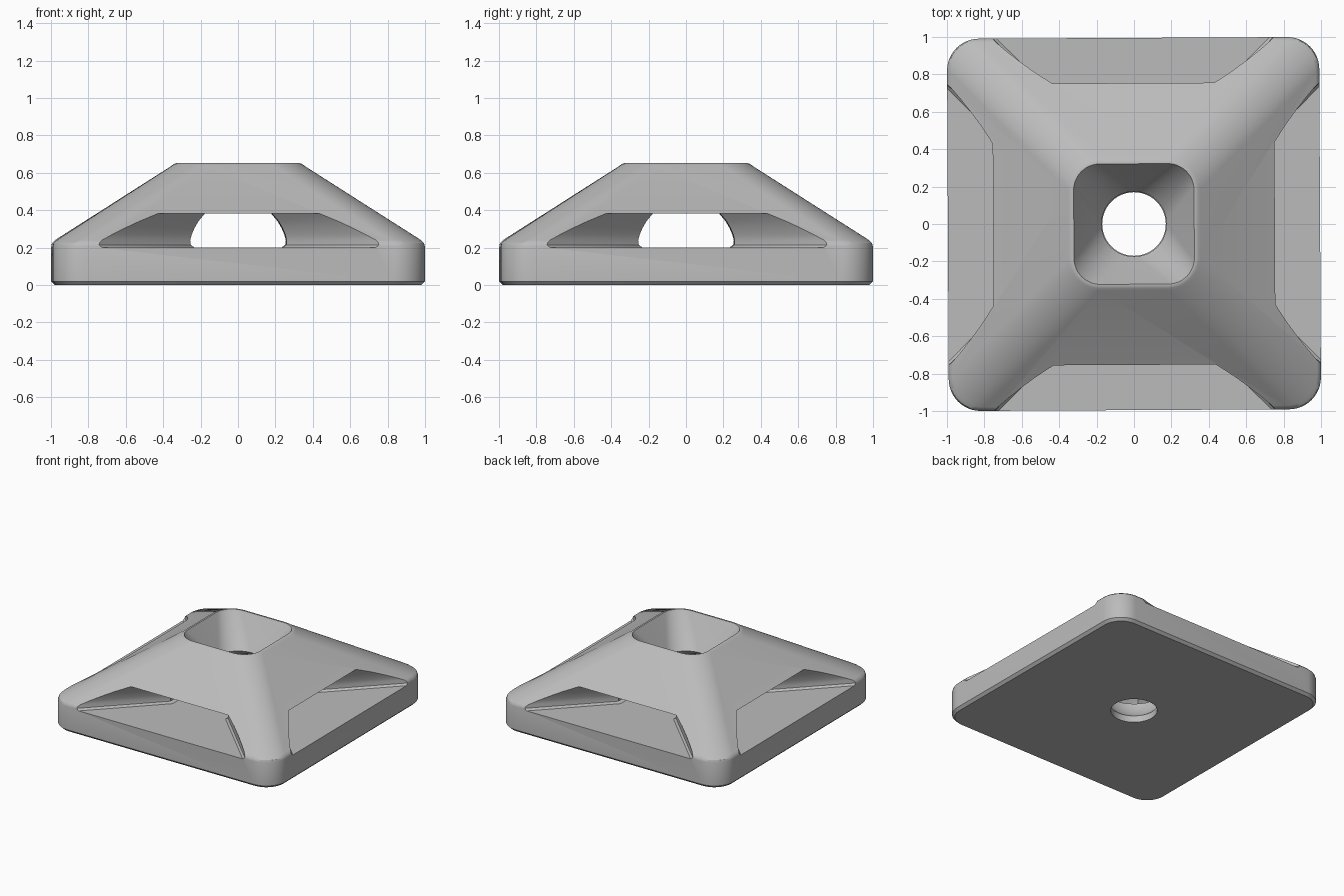
import bpy, bmesh, math
from mathutils import Vector

if "Cube" in bpy.data.objects:
    bpy.data.objects.remove(bpy.data.objects["Cube"], do_unlink=True)

grey = bpy.data.materials.new("plain_grey")
grey.use_nodes = True
colour = (0.5, 0.5, 0.5, 1)
grey.diffuse_color = colour
grey.node_tree.nodes["Principled BSDF"].inputs["Base Color"].default_value = colour


def rounded_square(half, radius, z, steps=12):
    """Ring of points; radius equal to half gives a circle."""
    ring = []
    for corner in range(4):
        mid = math.pi / 4 + corner * math.pi / 2
        cx = math.copysign(half - radius, math.cos(mid))
        cy = math.copysign(half - radius, math.sin(mid))
        for i in range(steps + 1):
            a = corner * math.pi / 2 + (i + 0.01 * (1 - 2 * i / steps)) * math.pi / 2 / steps
            ring.append(Vector((cx + radius * math.cos(a), cy + radius * math.sin(a), z)))
    return ring


def loft(name, rings):
    """Skin a closed solid through matching rings."""
    bm = bmesh.new()
    loops = [[bm.verts.new(p) for p in ring] for ring in rings]
    n = len(loops[0])
    for low, high in zip(loops, loops[1:]):
        for i in range(n):
            j = (i + 1) % n
            bm.faces.new((low[i], low[j], high[j], high[i]))
    bm.faces.new(loops[0])
    bm.faces.new(loops[-1])
    bmesh.ops.recalc_face_normals(bm, faces=bm.faces)
    mesh = bpy.data.meshes.new(name)
    bm.to_mesh(mesh)
    bm.free()
    mesh.materials.append(grey)
    obj = bpy.data.objects.new(name, mesh)
    bpy.context.collection.objects.link(obj)
    return obj


def square_loft(name, sections):
    return loft(name, [rounded_square(*s) for s in sections])


# Sloped body on a square plate, with eased edges
body = square_loft("post_base", [
    (0.975, 0.15, 0), (0.995, 0.17, 0.02), (0.995, 0.17, 0.207),
    (0.99, 0.17, 0.225), (0.975, 0.17, 0.24),
    (0.355, 0.17, 0.637), (0.343, 0.16, 0.647), (0.33, 0.15, 0.652)])

# Square-to-round socket and the drain hole through the plate
cutters = [
    square_loft("socket_cutter", [
        (0.17, 0.17, 0.3), (0.17, 0.17, 0.41), (0.312, 0.13, 0.635),
        (0.322, 0.14, 0.652), (0.34, 0.15, 0.7)]),
    square_loft("hole_cutter", [(0.17, 0.17, -0.1), (0.17, 0.17, 0.15)])]

# Ball-shaped chamber in the middle
chamber = []
for i in range(1, 20):
    a = -math.pi / 2 + i * math.pi / 20
    r = 0.25 * math.cos(a)
    chamber.append((r, r, 0.236 + 0.25 * math.sin(a)))
cutters.append(square_loft("chamber_cutter", chamber))

# Arched tunnels, straight inside and flaring at 45 degrees outside
arch = [(0.235, 0.2), (0.255, 0.215), (0.258, 0.24), (0.25, 0.27),
        (0.235, 0.305), (0.215, 0.34), (0.18, 0.382)]
for turn in range(2):
    rings = []
    for y in (-1.1, -0.5, 0.5, 1.1):
        flare = abs(y) - 0.5
        side = [(w + flare, z) for w, z in arch]
        outline = side + [(-w, z) for w, z in reversed(side)]
        rings.append([Vector((x, y, z)) if turn == 0 else Vector((-y, x, z))
                      for x, z in outline])
    cutters.append(loft("tunnel_cutter", rings))

bpy.ops.object.select_all(action="DESELECT")
bpy.context.view_layer.objects.active = body
body.select_set(True)
for cutter in cutters:
    cutter.hide_render = True
    mod = body.modifiers.new("cut", "BOOLEAN")
    mod.operation = "DIFFERENCE"
    mod.solver = "EXACT"
    mod.object = cutter
    bpy.ops.object.modifier_apply(modifier=mod.name)
    bpy.data.objects.remove(cutter, do_unlink=True)

body.rotation_euler.z = math.radians(0.3)
bpy.ops.object.shade_smooth_by_angle(angle=math.radians(32))
